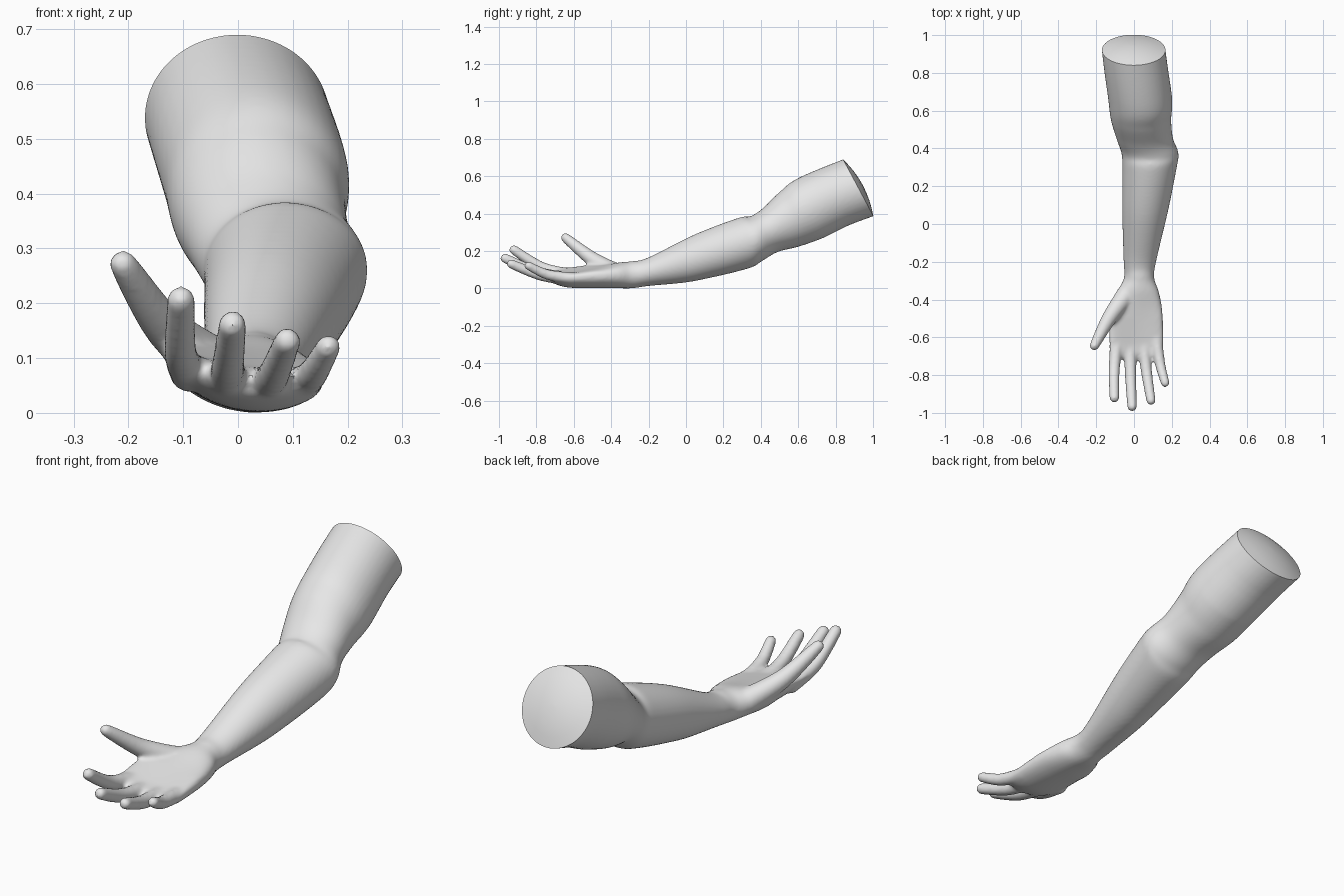
import bpy, bmesh, math
from mathutils import Vector, Matrix

if "Cube" in bpy.data.objects:
    bpy.data.objects.remove(bpy.data.objects["Cube"])

skin = bpy.data.materials.new("pale grey")
skin.diffuse_color = (0.8, 0.8, 0.8, 1)
skin.use_nodes = True
skin.node_tree.nodes["Principled BSDF"].inputs["Base Color"].default_value = skin.diffuse_color


def spline(rows, steps):
    """Smooth interpolation through rows of numbers."""
    out = []
    for i in range(len(rows) - 1):
        a, b, c, d = (rows[max(0, min(len(rows) - 1, i + k))] for k in (-1, 0, 1, 2))
        for s in range(steps):
            t = s / steps
            out.append([0.5 * (2 * q + (r - p) * t + (2 * p - 5 * q + 4 * r - e) * t * t
                               + (3 * q - p - 3 * r + e) * t ** 3)
                        for p, q, r, e in zip(a, b, c, d)])
    out.append(list(rows[-1]))
    return out


def clamp(v, low, high):
    return max(low, min(high, v))


bm = bmesh.new()

# Arm and palm outline: y, top z, bottom z, left x, right x
outline = [
    (0.96, 0.73, 0.42, -0.18, 0.155),
    (0.84, 0.69, 0.385, -0.17, 0.167),
    (0.60, 0.59, 0.268, -0.137, 0.202),
    (0.50, 0.515, 0.224, -0.122, 0.197),
    (0.41, 0.428, 0.195, -0.092, 0.207),
    (0.345, 0.386, 0.148, -0.067, 0.235),
    (0.28, 0.377, 0.105, -0.062, 0.227),
    (0.05, 0.29, 0.04, -0.062, 0.176),
    (-0.20, 0.166, 0.013, -0.055, 0.117),
    (-0.285, 0.146, 0.001, -0.053, 0.107),
    (-0.36, 0.138, 0.001, -0.09, 0.132),
    (-0.46, 0.118, 0.002, -0.13, 0.15),
    (-0.62, 0.09, 0.006, -0.13, 0.156),
    (-0.69, 0.082, 0.022, -0.128, 0.152),
    (-0.715, 0.065, 0.037, -0.11, 0.135),
]
N = 40
rings = []
for y, zt, zb, xl, xr in spline(outline, 8):
    slant = clamp(0.26 * (y - 0.1), 0, 0.13) + clamp(0.3 * (y - 0.74), 0, 0.03)
    hand = clamp((-0.3 - y) / 0.2, 0, 1)  # 0 on the arm, 1 on the palm
    ring = []
    for j in range(N):
        a = 2 * math.pi * j / N
        u, v = math.cos(a), math.sin(a)
        # the palm is squarer, tilted and cupped
        w = math.copysign(abs(v) ** (1 - 0.24 * hand), v)
        ring.append(bm.verts.new(((xl + xr) / 2 + u * (xr - xl) / 2,
                                  y + slant * (1 - w) / 2,
                                  (zt + zb) / 2 + w * (zt - zb) / 2
                                  + hand * (0.03 * u * u - 0.02 * u))))
    rings.append(ring)
for r0, r1 in zip(rings, rings[1:]):
    for j in range(N):
        k = (j + 1) % N
        bm.faces.new((r0[j], r0[k], r1[k], r1[j]))
bm.faces.new(rings[0])
bm.faces.new(rings[-1])
bmesh.ops.recalc_face_normals(bm, faces=bm.faces)


def digit(base_radius, tip_radius, *path):
    """Tapering finger made of closely spaced balls."""
    points = spline(path, 26)
    for i, p in enumerate(points):
        r = base_radius + (tip_radius - base_radius) * i / (len(points) - 1)
        bmesh.ops.create_icosphere(bm, subdivisions=3, radius=r, matrix=Matrix.Translation(p))


# Thumb, then index to little finger
digit(0.054, 0.025, (-0.045, -0.38, 0.085), (-0.135, -0.505, 0.16), (-0.21, -0.645, 0.272))
digit(0.035, 0.026, (-0.09, -0.62, 0.072), (-0.105, -0.77, 0.112), (-0.104, -0.92, 0.206))
digit(0.036, 0.026, (-0.02, -0.62, 0.052), (-0.018, -0.80, 0.087), (-0.01, -0.967, 0.161))
digit(0.035, 0.025, (0.05, -0.62, 0.048), (0.066, -0.78, 0.072), (0.09, -0.935, 0.131))
digit(0.033, 0.023, (0.118, -0.61, 0.053), (0.138, -0.74, 0.074), (0.165, -0.842, 0.121))

mesh = bpy.data.meshes.new("arm")
bm.to_mesh(mesh)
bm.free()
arm = bpy.data.objects.new("arm", mesh)
bpy.context.collection.objects.link(arm)
bpy.context.view_layer.objects.active = arm
arm.select_set(True)

# Fuse everything into one soft skin
fuse = arm.modifiers.new("fuse", 'REMESH')
fuse.mode = 'VOXEL'
fuse.voxel_size = 0.008
soften = arm.modifiers.new("soften", 'SMOOTH')
soften.factor = 0.5
soften.iterations = 10
for name in ("fuse", "soften"):
    bpy.ops.object.modifier_apply(modifier=name)

# Cut the upper arm at a slant and close it with a shallow dome
bm = bmesh.new()
bm.from_mesh(arm.data)
normal = Vector((0, 0.30, 0.16)).normalized()
bmesh.ops.bisect_plane(bm, geom=bm.verts[:] + bm.edges[:] + bm.faces[:], dist=1e-5,
                       plane_co=(0, 0.92, 0.54), plane_no=normal, clear_outer=True)
edges = [e for e in bm.edges if e.is_boundary]
rim = list({v for e in edges for v in e.verts})
centre = sum((v.co for v in rim), Vector()) / len(rim)
last = 1.0
for scale, rise in ((0.75, 0.012), (0.5, 0.009), (0.25, 0.005), (0.04, 0.002)):
    geom = bmesh.ops.extrude_edge_only(bm, edges=edges)["geom"]
    edges = [g for g in geom if isinstance(g, bmesh.types.BMEdge) and g.is_boundary]
    verts = [g for g in geom if isinstance(g, bmesh.types.BMVert)]
    for v in verts:
        v.co = centre + (v.co - centre) * (scale / last) + normal * rise
    centre += normal * rise
    last = scale
bmesh.ops.contextual_create(bm, geom=edges)
bmesh.ops.recalc_face_normals(bm, faces=bm.faces)
bm.to_mesh(arm.data)
bm.free()

arm.data.materials.clear()
arm.data.materials.append(skin)
bpy.ops.object.shade_smooth_by_angle(angle=math.radians(45))
